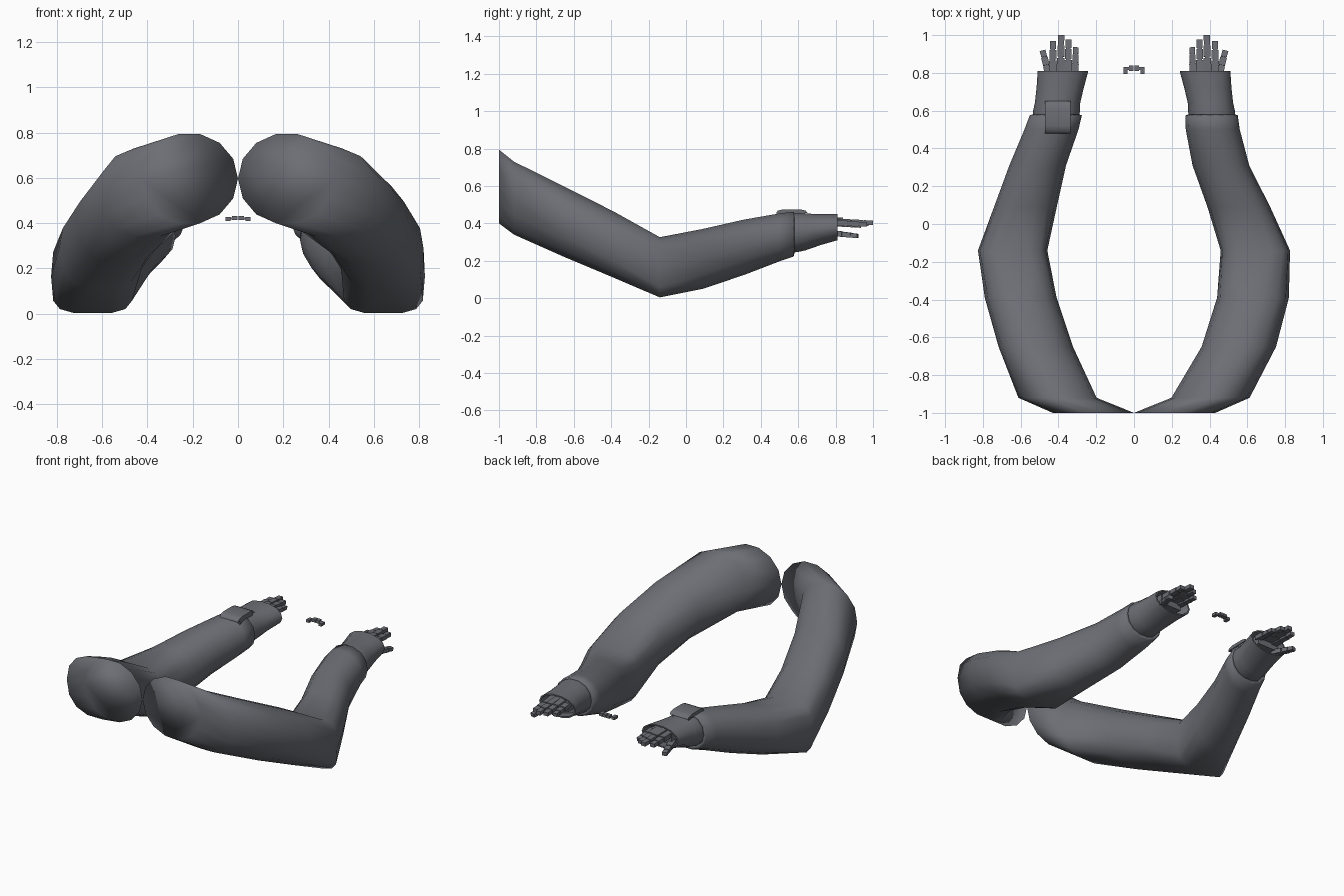
import bpy, bmesh, math
from mathutils import Vector, Matrix

if "Cube" in bpy.data.objects:
    bpy.data.objects.remove(bpy.data.objects["Cube"])

SIDES = 14
mat = bpy.data.materials.new("dark slate grey")
mat.diffuse_color = (0.15, 0.155, 0.175, 1)
mat.use_nodes = True
mat.node_tree.nodes["Principled BSDF"].inputs["Base Color"].default_value = mat.diffuse_color


def finish(bm, name, angle):
    bmesh.ops.recalc_face_normals(bm, faces=bm.faces)
    me = bpy.data.meshes.new(name)
    bm.to_mesh(me)
    bm.free()
    me.materials.append(mat)
    ob = bpy.data.objects.new(name, me)
    bpy.context.collection.objects.link(ob)
    bpy.ops.object.select_all(action='DESELECT')
    ob.select_set(True)
    bpy.context.view_layer.objects.active = ob
    if angle == 180:
        bpy.ops.object.shade_smooth()
    elif angle:
        bpy.ops.object.shade_smooth_by_angle(angle=math.radians(angle))
    return ob


def tube(name, rings, s, angle):
    """Loft through upright rings: y, centre x, half width, centre z, half height, squareness."""
    bm = bmesh.new()
    loops = []
    for y, cx, rx, cz, rz, p in rings:
        loop = []
        top = math.cos(math.pi / SIDES) ** (2 / p)
        for i in range(SIDES):
            a = 2 * math.pi * (i + 0.5) / SIDES
            u, v = math.sin(a), math.cos(a)
            u = math.copysign(abs(u) ** (2 / p), u)
            v = math.copysign(abs(v) ** (2 / p), v) / top
            loop.append(bm.verts.new((s * (cx + rx * u), y, cz + rz * v)))
        loops.append(loop)
    for a, b in zip(loops, loops[1:]):
        for i in range(SIDES):
            j = (i + 1) % SIDES
            bm.faces.new((a[i], a[j], b[j], b[i]))
    bm.faces.new(loops[0])
    bm.faces.new(loops[-1])
    return finish(bm, name, angle)


def add_box(bm, c, size, rot=None):
    m = Matrix.Translation(c) @ (rot or Matrix()) @ Matrix.Diagonal((*size, 1))
    return bmesh.ops.create_cube(bm, size=1, matrix=m)["verts"]


def add_digit(bm, a, b, width):
    """Three jointed blocks from knuckle a to tip b, each a little thinner."""
    a, b = Vector(a), Vector(b)
    d = b - a
    rot = d.to_track_quat('Y', 'Z').to_matrix().to_4x4()
    for k, (t0, t1) in enumerate(((0, .45), (.48, .75), (.78, 1))):
        w = width * (1 - 0.1 * k)
        add_box(bm, a + d * (t0 + t1) / 2, (w, d.length * (t1 - t0), w * 0.75), rot)
    # slim core joining the blocks
    add_box(bm, a + d * .5, (width * .6, d.length * .9, width * .5), rot)


sleeve = [
    (-1.00, .215, .215, .597, .197, 2.0), (-.92, .405, .207, .535, .195, 2.3),
    (-.65, .555, .197, .408, .188, 2.1), (-.39, .630, .190, .288, .177, 2.4),
    (-.14, .6425, .1835, .165, .161, 4.0), (.09, .555, .166, .210, .160, 2.4),
    (.31, .460, .150, .272, .148, 2.1), (.50, .417, .143, .325, .128, 2.1),
    (.575, .411, .138, .342, .120, 2.1), (.58, .411, .123, .346, .105, 2.1),
    (.55, .411, .115, .346, .100, 2.1)]
# the left arm bends less: outward shift of each ring
left_shift = [0, 0, -.035, -.03, 0, .02, .05, .02, .003, .003, .003]
cuff = [
    (.57, .412, .122, .349, .105, 2.1), (.60, .410, .124, .351, .104, 2.1),
    (.64, .405, .120, .354, .098, 2.1), (.72, .391, .125, .367, .083, 2.1),
    (.81, .376, .134, .380, .070, 2.1), (.81, .376, .124, .380, .062, 2.1),
    (.74, .388, .105, .371, .062, 2.1)]
# knuckle, tip, width
digits = [
    ((.428, .78, .402), (.430, .968, .395), .040),
    ((.390, .78, .410), (.385, 1.00, .403), .041),
    ((.350, .78, .410), (.347, .975, .397), .040),
    ((.313, .78, .400), (.308, .935, .387), .037),
    ((.445, .77, .350), (.484, .918, .332), .039)]

for s, side in ((-1, "left"), (1, "right")):
    rings = sleeve
    if s < 0:
        rings = [(r[0], r[1] + d, *r[2:]) for r, d in zip(sleeve, left_shift)]
    tube(side + "_sleeve", rings, s, 180)
    tube(side + "_cuff", cuff, s, 50)
    bm = bmesh.new()
    for a, b, w in digits:
        add_digit(bm, (s * a[0], *a[1:]), (s * b[0], *b[1:]), w)
    # palm hidden inside the cuff
    add_box(bm, (s * .38, .77, .385), (.15, .06, .06))
    finish(bm, side + "_hand", 0)

# Wrist device: base block and thin plate with down-turned ends
bm = bmesh.new()
add_box(bm, (-.402, .57, .435), (.125, .13, .04))
profile = [(.480, .452), (.490, .468), (.52, .475), (.61, .475), (.640, .468),
           (.650, .455), (.630, .455), (.50, .452)]
ends = [[bm.verts.new((x, y, z)) for y, z in profile] for x in (-.47, -.335)]
n = len(profile)
for i in range(n):
    j = (i + 1) % n
    bm.faces.new((ends[0][i], ends[0][j], ends[1][j], ends[1][i]))
bm.faces.new(ends[0])
bm.faces.new(ends[1])
finish(bm, "wrist_device", 60)

# Loose knuckle guard between the hands
bm = bmesh.new()
for s in (-1, 1):
    add_box(bm, (s * .014, .825, .423), (.024, .030, .018))
    add_box(bm, (s * .045, .812, .418), (.022, .036, .018))
    add_box(bm, (s * .030, .822, .421), (.014, .016, .010))
finish(bm, "knuckle_guard", 0)
